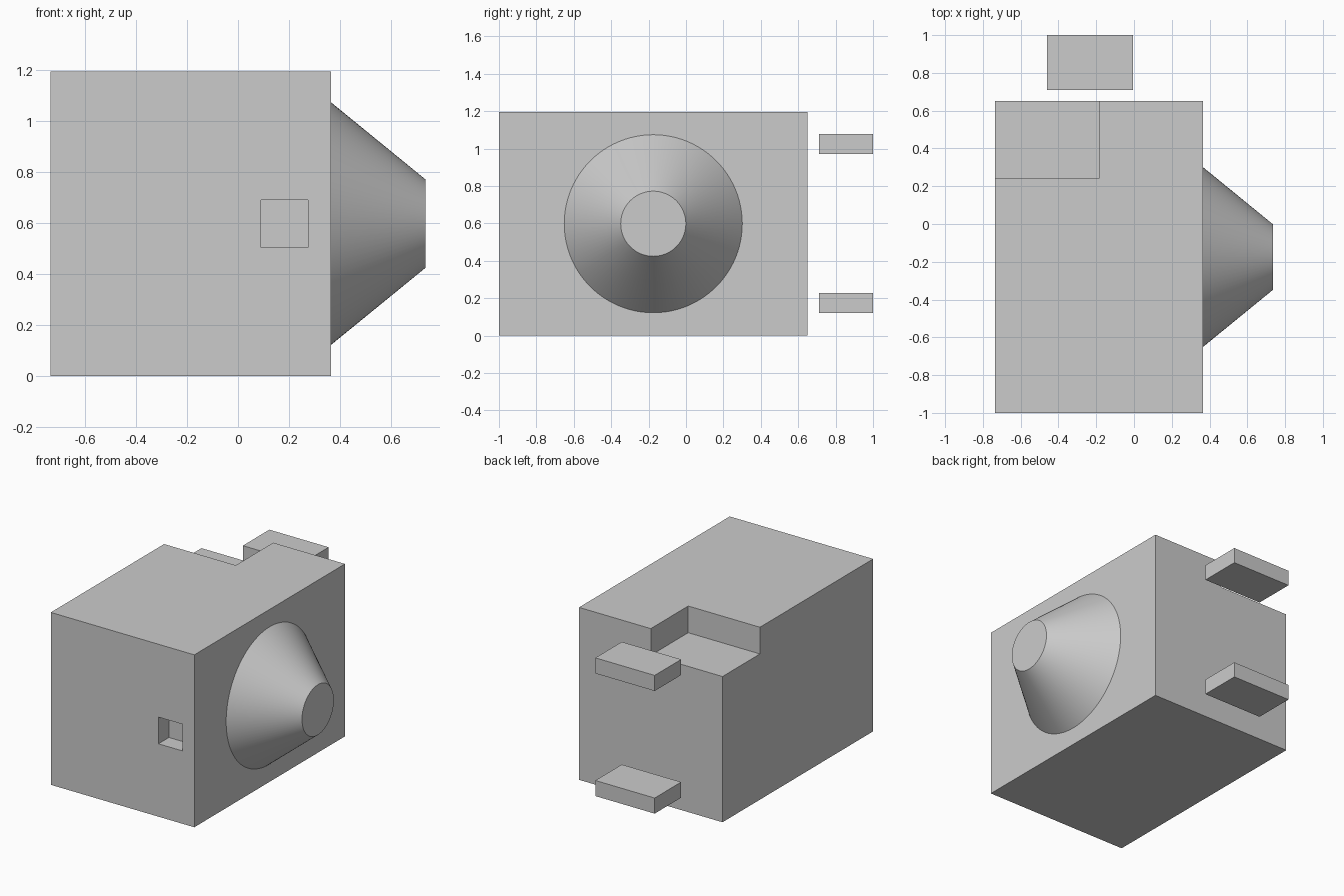
import bpy
import bmesh
from math import radians
from mathutils import Matrix, Vector

default = bpy.data.objects.get("Cube")
if default:
    bpy.data.objects.remove(default, do_unlink=True)

GREY = (0.6, 0.6, 0.6, 1)
grey = bpy.data.materials.new("plain grey")
grey.use_nodes = True
grey.diffuse_color = GREY
grey.node_tree.nodes["Principled BSDF"].inputs["Base Color"].default_value = GREY


def finish(name, bm):
    mesh = bpy.data.meshes.new(name)
    bm.to_mesh(mesh)
    bm.free()
    mesh.materials.append(grey)
    obj = bpy.data.objects.new(name, mesh)
    bpy.context.collection.objects.link(obj)
    return obj


def box(name, low, high):
    low, high = Vector(low), Vector(high)
    bm = bmesh.new()
    place = Matrix.Translation((low + high) / 2) @ Matrix.Diagonal((*(high - low), 1))
    bmesh.ops.create_cube(bm, size=1, matrix=place)
    return finish(name, bm)


def activate(obj):
    bpy.ops.object.select_all(action='DESELECT')
    obj.select_set(True)
    bpy.context.view_layer.objects.active = obj


def cut(target, cutter):
    cutter.hide_render = True
    mod = target.modifiers.new("cut", 'BOOLEAN')
    mod.operation = 'DIFFERENCE'
    mod.solver = 'EXACT'
    mod.object = cutter
    activate(target)
    bpy.ops.object.modifier_apply(modifier=mod.name)
    bpy.data.objects.remove(cutter, do_unlink=True)


# Main block with a rear corner notch and a small square socket in front
body = box("body", (-0.735, -1, 0), (0.365, 0.65, 1.195))
cut(body, box("notch_cutter", (-0.9, 0.24, 1.01), (-0.185, 0.8, 1.4)))
cut(body, box("socket_cutter", (0.09, -1.2, 0.505), (0.275, -0.885, 0.69)))

# Tapered cone on the side
bm = bmesh.new()
bmesh.ops.create_cone(
    bm, cap_ends=True, segments=96, radius1=0.476, radius2=0.174, depth=0.37,
    matrix=Matrix.Translation((0.55, -0.175, 0.598)) @ Matrix.Rotation(radians(90), 4, 'Y'))
base = [f for f in bm.faces if f.normal.x < -0.9]
bmesh.ops.delete(bm, geom=base, context='FACES_ONLY')
cone = finish("side_cone", bm)
activate(cone)
bpy.ops.object.shade_smooth_by_angle(angle=radians(30))

# Two separate plates behind the block
for name, z in (("lower_plate", 0.12), ("upper_plate", 0.97)):
    box(name, (-0.46, 0.71, z), (-0.005, 1, z + 0.108))
